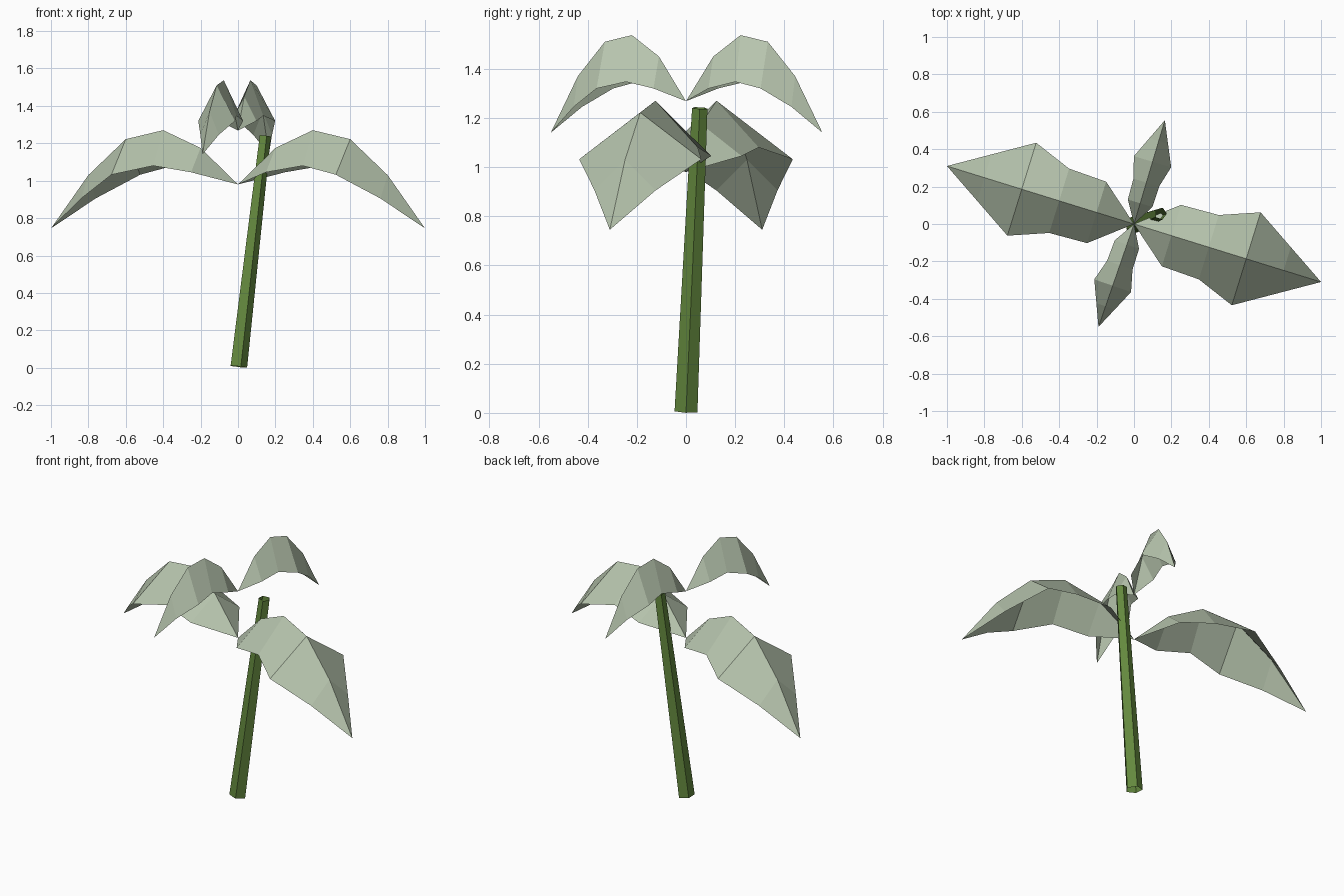
import bpy
import math
from mathutils import Vector

if "Cube" in bpy.data.objects:
    bpy.data.objects.remove(bpy.data.objects["Cube"])


def material(name, rgb):
    m = bpy.data.materials.new(name)
    m.diffuse_color = (*rgb, 1.0)
    m.use_nodes = True
    m.node_tree.nodes["Principled BSDF"].inputs["Base Color"].default_value = m.diffuse_color
    return m


def add_object(name, verts, faces, mat):
    mesh = bpy.data.meshes.new(name)
    mesh.from_pydata(verts, [], faces)
    mesh.materials.append(mat)
    mesh.update()
    obj = bpy.data.objects.new(name, mesh)
    bpy.context.collection.objects.link(obj)
    return obj


leaf_green = material("pale_leaf_green", (0.474, 0.558, 0.423))
stem_green = material("stem_green", (0.127, 0.25, 0.048))


# Stem: open five-sided tapered tube, leaning right and back
def stem(bottom, top, r0, r1, sides=5):
    bottom, top = Vector(bottom), Vector(top)
    tilt = Vector((0, 0, 1)).rotation_difference(top - bottom)
    verts = []
    for centre, r in ((bottom, r0), (top, r1)):
        for i in range(sides):
            a = 2 * math.pi * i / sides
            verts.append(centre + tilt @ Vector((r * math.cos(a), r * math.sin(a), 0)))
    faces = [(i, (i + 1) % sides, sides + (i + 1) % sides, sides + i) for i in range(sides)]
    add_object("stem", verts, faces, stem_green)


# Leaf: arched midrib with drooping halves, pointed at both ends
DROOP = (0.13, 0.19, 0.19, 0.125)
HALF_WIDTH = (0.172, 0.18, 0.26, 0.13)


def leaf(name, tip, heights, width_scale):
    tip = Vector((tip[0], tip[1], 0))
    side = Vector((-tip.y, tip.x, 0)).normalized()
    up = Vector((0, 0, 1))
    verts = [up * heights[0], tip + up * heights[-1]]
    for i, (d, w) in enumerate(zip(DROOP, HALF_WIDTH)):
        mid = tip * ((i + 1) / 5) + up * heights[i + 1]
        off = side * w * width_scale
        verts += [mid + off - up * d, mid, mid - off - up * d]
    faces = []
    for k in (0, 1):
        faces.append((0, 3 + k, 2 + k))
        for s in range(3):
            a = 2 + 3 * s + k
            faces.append((a, a + 1, a + 4, a + 3))
        faces.append((11 + k, 12 + k, 1))
    add_object(name, verts, faces, leaf_green)


stem((0, 0, 0.006), (0.143, 0.056, 1.24), 0.049, 0.033)

LARGE = (0.98, 1.175, 1.27, 1.222, 1.03, 0.745)
SMALL = (1.268, 1.45, 1.537, 1.51, 1.37, 1.14)
leaf("large_leaf_right", (1.0, -0.31), LARGE, 1.0)
leaf("large_leaf_left", (-1.0, 0.31), LARGE, 1.0)
leaf("small_leaf_back", (0.165, 0.555), SMALL, 0.4)
leaf("small_leaf_front", (-0.19, -0.55), SMALL, 0.4)
